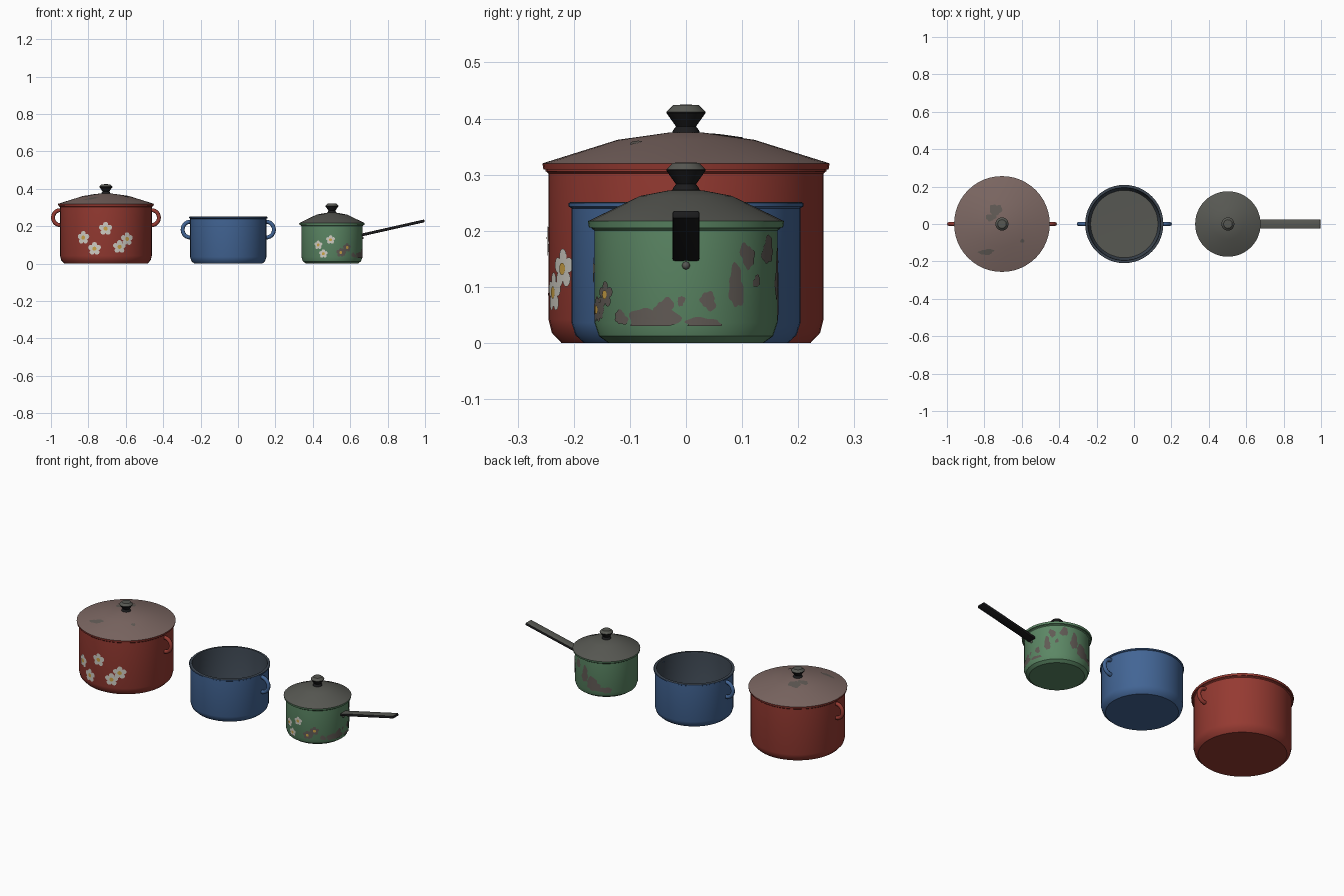
import bpy, bmesh, math, random
from mathutils import Matrix, Vector

if "Cube" in bpy.data.objects:
    bpy.data.objects.remove(bpy.data.objects["Cube"])

random.seed(4)
TAU = 2 * math.pi
COLOURS = {
    "red_enamel": (0.30, 0.042, 0.031), "blue_enamel": (0.055, 0.13, 0.30),
    "green_enamel": (0.107, 0.245, 0.13), "dusty_mauve": (0.20, 0.135, 0.122),
    "lid_grey": (0.095, 0.097, 0.085), "black": (0.011, 0.011, 0.012),
    "petal_white": (0.62, 0.60, 0.54), "flower_yellow": (0.60, 0.36, 0.06),
    "inner_slate": (0.045, 0.06, 0.08), "worn_grey": (0.118, 0.102, 0.09),
}
MATS = {}
for name, c in COLOURS.items():
    MATS[name] = bpy.data.materials.new(name)
    MATS[name].diffuse_color = (*c, 1)


def finish(name, bm, mats, angle=30):
    me = bpy.data.meshes.new(name)
    bm.to_mesh(me)
    bm.free()
    ob = bpy.data.objects.new(name, me)
    bpy.context.collection.objects.link(ob)
    for m in mats:
        me.materials.append(MATS[m])
    bpy.ops.object.select_all(action='DESELECT')
    ob.select_set(True)
    bpy.context.view_layer.objects.active = ob
    bpy.ops.object.shade_smooth_by_angle(angle=math.radians(angle))
    return ob


def lathe(name, cx, profile, n=48):
    """profile: (radius, z, colour of the band that ends here), from bottom up."""
    mats = list(dict.fromkeys(p[2] for p in profile))
    bm = bmesh.new()
    rings = []
    for r, z, _ in profile:
        if r == 0:
            rings.append([bm.verts.new((cx, 0, z))] * n)
        else:
            rings.append([bm.verts.new((cx + r * math.cos(TAU * i / n), r * math.sin(TAU * i / n), z))
                          for i in range(n)])
    for k in range(len(rings) - 1):
        a, b = rings[k], rings[k + 1]
        for i in range(n):
            j = (i + 1) % n
            f = bm.faces.new(list(dict.fromkeys((a[i], a[j], b[j], b[i]))))
            f.material_index = mats.index(profile[k + 1][2])
    return finish(name, bm, mats)


def decal(name, surface, outline, mat, lift, n=40, rings=4):
    """Thin painted patch wrapped on a surface; outline(phi) gives (u, v)."""
    bm = bmesh.new()
    prev = [bm.verts.new(surface(0, 0, lift))] * n
    for k in range(1, rings + 1):
        cur = []
        for i in range(n):
            u, v = outline(TAU * i / n)
            cur.append(bm.verts.new(surface(u * k / rings, v * k / rings, lift)))
        for i in range(n):
            j = (i + 1) % n
            bm.faces.new(list(dict.fromkeys((prev[i], cur[i], cur[j], prev[j]))))
        prev = cur
    return finish(name, bm, [mat], 60)


def wall(cx, R, theta, z0):
    def f(u, v, lift):
        t = theta + u / R
        return (cx + (R + lift) * math.cos(t), (R + lift) * math.sin(t), max(z0 + v, 0.03))
    return f


def lid_top(cx, x0, y0, profile):
    def f(u, v, lift):
        x, y = x0 + u, y0 + v
        r = math.hypot(x - cx, y)
        for (r1, z1, _), (r2, z2, _) in zip(profile, profile[1:]):
            if r2 <= r <= r1:
                return (x, y, z2 + (z1 - z2) * (r - r2) / (r1 - r2) + lift)
        return (x, y, profile[-1][1] + lift)
    return f


def petals(r):
    def f(p):
        k = r * (0.62 + 0.38 * abs(math.cos(2.5 * (p - math.pi / 2))) ** 0.7)
        return (k * math.cos(p), k * math.sin(p))
    return f


def disc(r):
    return lambda p: (r * math.cos(p), r * math.sin(p))


def blob(a, b):
    ph = [random.uniform(0, TAU) for _ in range(3)]

    def f(p):
        k = 1 + 0.16 * math.sin(2 * p + ph[0]) + 0.13 * math.sin(3 * p + ph[1]) + 0.08 * math.sin(7 * p + ph[2])
        return (a * k * math.cos(p), b * k * math.sin(p))
    return f


def ear(name, cx, side, R, zc, mat, a=0.038, b=0.04, t=0.0105, steps=16, n=10):
    """C-shaped loop handle on the side of a pot."""
    bm = bmesh.new()
    prev = None
    for s in range(steps + 1):
        q = -math.pi / 2 - 0.25 + (math.pi + 0.5) * s / steps
        c = Vector((R + a * math.cos(q), 0, zc + b * math.sin(q)))
        nrm = Vector((math.cos(q) / a, 0, math.sin(q) / b)).normalized()
        cur = []
        for i in range(n):
            p = c + nrm * t * math.cos(TAU * i / n) + Vector((0, t * math.sin(TAU * i / n), 0))
            cur.append(bm.verts.new((cx + side * p.x, p.y, p.z)))
        if prev:
            for i in range(n):
                j = (i + 1) % n
                bm.faces.new((prev[i], prev[j], cur[j], cur[i]))
        prev = cur
    bmesh.ops.recalc_face_normals(bm, faces=bm.faces)
    return finish(name, bm, [mat], 60)


def knob(name, cx, z):
    lathe(name, cx, [(0.026, z - 0.004, "black"), (0.023, z + 0.004, "black"), (0.018, z + 0.011, "black"),
                     (0.035, z + 0.035, "black"), (0.035, z + 0.037, "black"),
                     (0.023, z + 0.049, "lid_grey"), (0, z + 0.05, "lid_grey")], 20)


# Large red pot with lid, ears and flowers
RX, RR = -0.706, 0.245
red = "red_enamel"
lathe("red_pot_body", RX, [(0, 0, red), (0.222, 0, red), (0.239, 0.018, red), (RR, 0.042, red),
                           (RR, 0.302, red), (0.25, 0.306, red), (0.25, 0.312, red)])
m = "dusty_mauve"
red_lid = [(0.256, 0.32, red), (0.122, 0.362, m), (0.03, 0.375, m), (0, 0.376, m)]
lathe("red_pot_lid", RX, [(0.245, 0.309, red), (0.254, 0.309, red)] + red_lid)
knob("red_pot_knob", RX, 0.375)
for x, y, a, b in [(-0.74, 0.075, 0.028, 0.035), (-0.765, 0.035, 0.025, 0.02),
                   (-0.79, -0.15, 0.042, 0.014), (-0.597, -0.09, 0.009, 0.012)]:
    decal("red_lid_wear", lid_top(RX, x, y, red_lid), blob(a, b), "worn_grey", 0.0015)
for x, z in [(-0.826, 0.139), (-0.708, 0.187), (-0.594, 0.132), (-0.767, 0.08), (-0.634, 0.09)]:
    s = wall(RX, RR, -math.pi / 2 + math.asin((x - RX) / RR), z)
    decal("red_pot_flower", s, petals(0.036), "petal_white", 0.002, 60)
    decal("red_pot_flower_centre", s, disc(0.011), "flower_yellow", 0.0035, 16, 2)

# Medium open blue pot
BX, BR = -0.052, 0.204
blue, sl = "blue_enamel", "inner_slate"
lathe("blue_pot_body", BX, [(0, 0, blue), (0.182, 0, blue), (0.197, 0.014, blue), (BR, 0.036, blue),
                            (BR, 0.24, blue), (0.209, 0.243, blue), (0.209, 0.249, blue),
                            (0.206, 0.251, sl), (0.195, 0.251, sl), (0.193, 0.24, sl), (0.193, 0.04, sl),
                            (0.18, 0.015, sl), (0, 0.012, "lid_grey")])
for side in (-1, 1):
    ear("red_pot_ear", RX, side, RR, 0.246, red)
    ear("blue_pot_ear", BX, side, BR, 0.182, blue, 0.04, 0.042)

# Small green saucepan
GX, GR = 0.502, 0.163
green, g = "green_enamel", "lid_grey"
lathe("green_pan_body", GX, [(0, 0, green), (0.138, 0, green), (0.155, 0.012, green), (GR, 0.036, green),
                             (GR, 0.2, green), (0.168, 0.204, green), (0.168, 0.21, green)])
lathe("green_pan_lid", GX, [(0.163, 0.206, green), (0.173, 0.206, green), (0.175, 0.217, green),
                            (0.082, 0.262, g), (0.03, 0.272, g), (0, 0.273, g)])
knob("green_pan_knob", GX, 0.272)

# Worn patches: angle in degrees, height, half width, half height
for deg, z, a, b in [(-22, 0.04, 0.042, 0.026), (-14, 0.058, 0.018, 0.02), (10, 0.032, 0.036, 0.012),
                     (14, 0.075, 0.015, 0.015), (-3, 0.075, 0.007, 0.008), (33, 0.1, 0.017, 0.034),
                     (42, 0.155, 0.016, 0.022), (63, 0.165, 0.022, 0.022), (50, 0.11, 0.01, 0.01),
                     (82, 0.12, 0.022, 0.04), (100, 0.075, 0.04, 0.035), (122, 0.05, 0.035, 0.018),
                     (-70, 0.06, 0.02, 0.02), (-45, 0.045, 0.016, 0.012)]:
    decal("green_pan_wear", wall(GX, GR, math.radians(deg), z), blob(a, b), "worn_grey", 0.0015, 48, 6)
# Small flowers, two of them faded
for x, z, col in [(0.43, 0.1, "petal_white"), (0.495, 0.128, "petal_white"), (0.457, 0.053, "petal_white"),
                  (0.548, 0.059, "worn_grey"), (0.582, 0.086, "worn_grey")]:
    s = wall(GX, GR, -math.pi / 2 + math.asin((x - GX) / GR), z)
    decal("green_pan_flower", s, petals(0.024), col, 0.0025, 60)
    decal("green_pan_flower_centre", s, disc(0.008), "flower_yellow", 0.004, 16, 2)

# Long handle: black bar with greyer top, tilted upward
start, end = Vector((0.655, 0, 0.152)), Vector((0.997, 0, 0.229))
d = end - start
bm = bmesh.new()
bmesh.ops.create_cube(bm, size=1)
bmesh.ops.scale(bm, verts=bm.verts, vec=(d.length, 0.048, 0.015))
bmesh.ops.bevel(bm, geom=list(bm.edges), offset=0.004, segments=2, affect='EDGES', profile=0.5)
for f in bm.faces:
    f.material_index = 1 if f.normal.z > 0.9 else 0
bmesh.ops.transform(bm, verts=bm.verts, matrix=Matrix.Translation((start + end) / 2)
                    @ Matrix.Rotation(-math.atan2(d.z, d.x), 4, 'Y'))
finish("green_pan_handle", bm, ["black", "lid_grey"], 40)

# Rivet under the handle
bm = bmesh.new()
bmesh.ops.create_uvsphere(bm, u_segments=12, v_segments=8, radius=0.007)
bmesh.ops.translate(bm, verts=bm.verts, vec=(GX + GR, 0, 0.138))
finish("handle_rivet", bm, ["lid_grey"], 60)

for m in bpy.data.materials:
    if m.users and not m.is_grease_pencil:
        m.use_nodes = True
        m.node_tree.nodes["Principled BSDF"].inputs["Base Color"].default_value = m.diffuse_color
